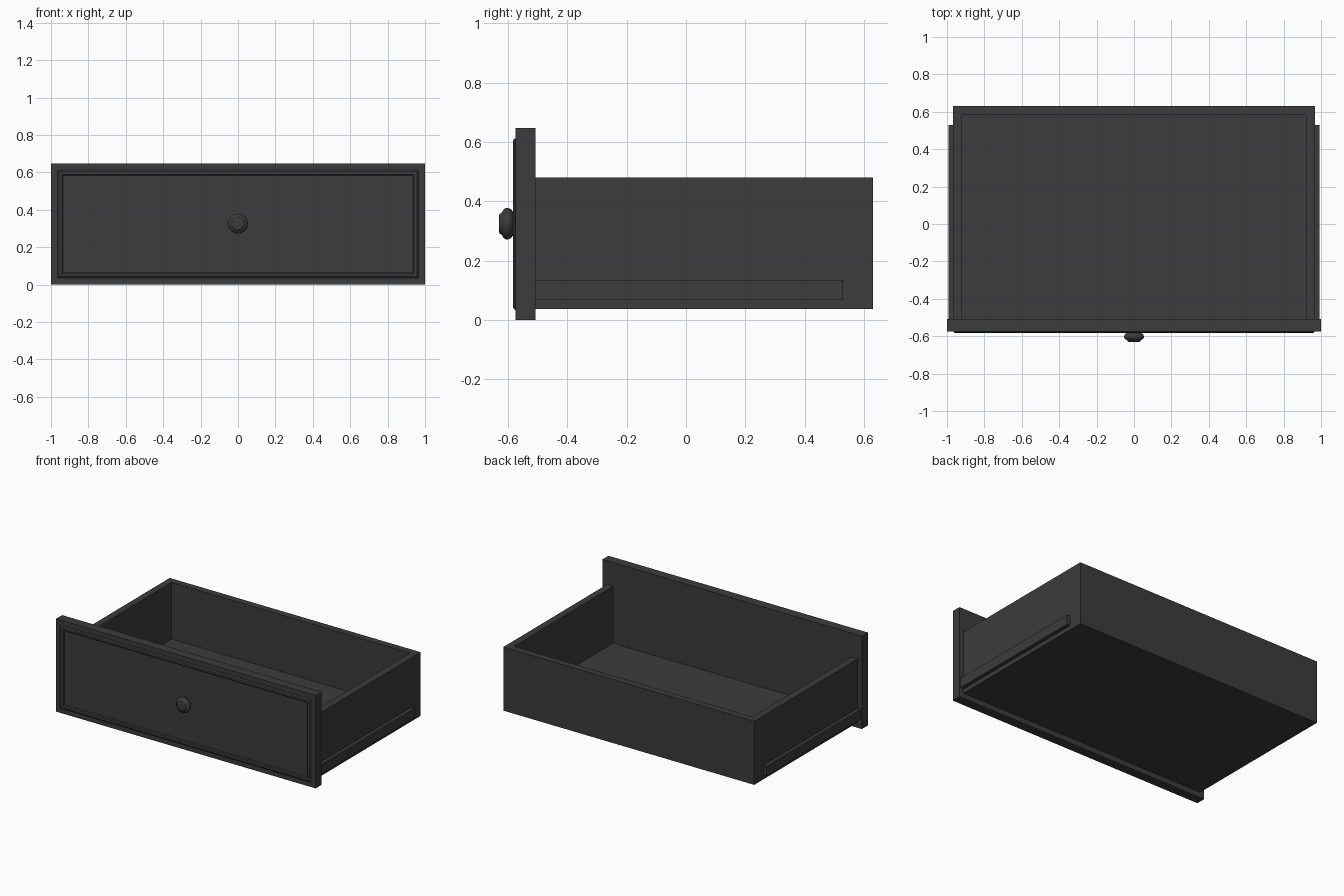
import bpy, bmesh, math

if "Cube" in bpy.data.objects:
    bpy.data.objects.remove(bpy.data.objects["Cube"])

mat = bpy.data.materials.new("dark_paint")
mat.diffuse_color = (0.045, 0.045, 0.045, 1)
mat.use_nodes = True
mat.node_tree.nodes["Principled BSDF"].inputs["Base Color"].default_value = mat.diffuse_color


def finish(name, bm):
    bmesh.ops.recalc_face_normals(bm, faces=bm.faces)
    me = bpy.data.meshes.new(name)
    bm.to_mesh(me)
    bm.free()
    ob = bpy.data.objects.new(name, me)
    bpy.context.collection.objects.link(ob)
    me.materials.append(mat)
    return ob


def box(name, x0, x1, y0, y1, z0, z1):
    bm = bmesh.new()
    bmesh.ops.create_cube(bm, size=1)
    for v in bm.verts:
        v.co = ((x0 + x1) / 2 + v.co.x * (x1 - x0),
                (y0 + y1) / 2 + v.co.y * (y1 - y0),
                (z0 + z1) / 2 + v.co.z * (z1 - z0))
    return finish(name, bm)


def bridge_rings(bm, rings):
    for a, b in zip(rings, rings[1:]):
        n = len(a)
        for i in range(n):
            j = (i + 1) % n
            bm.faces.new((a[i], a[j], b[j], b[i]))


# Front panel
FRONT = -0.574
box("front_panel", -1, 1, FRONT, -0.508, 0, 0.647)

# Raised moulding: profile of (inset from panel edge, height off panel)
profile = [(0.034, -0.004), (0.034, 0.003), (0.042, 0.009), (0.058, 0.009),
           (0.064, 0.004), (0.066, -0.004)]
bm = bmesh.new()
rings = []
for inset, h in profile:
    x, z0, z1 = 1 - inset, inset, 0.647 - inset
    rings.append([bm.verts.new((px, FRONT - h, pz)) for px, pz in
                  ((-x, z0), (x, z0), (x, z1), (-x, z1))])
bridge_rings(bm, rings + rings[:1])
finish("front_moulding", bm)

# Tray: three-sided U wall plus floor, flush underneath
W, T, BACK, Z0, Z1 = 0.967, 0.048, 0.63, 0.037, 0.48
bm = bmesh.new()
outline = [(-W, -0.508), (W, -0.508), (W, BACK), (-W, BACK)]
inner = [(-W + T, -0.508), (W - T, -0.508), (W - T, BACK - T), (-W + T, BACK - T)]
u_shape = [outline[0], inner[0], inner[3], inner[2], inner[1],
           outline[1], outline[2], outline[3]]
low = [bm.verts.new((x, y, Z0)) for x, y in u_shape]
high = [bm.verts.new((x, y, Z1)) for x, y in u_shape]
bridge_rings(bm, [low, high])
for r in (low, high):
    for quad in ((0, 1, 2, 7), (2, 3, 6, 7), (3, 4, 5, 6)):
        bm.faces.new([r[i] for i in quad])
finish("tray_walls", bm)
box("tray_floor", -W + T, W - T, -0.508, BACK - T, Z0, 0.085)

# Side runners
for side, s in (("left", -1), ("right", 1)):
    a, b = sorted((s * W, s * 0.992))
    box(side + "_runner", a, b, -0.508, 0.53, 0.067, 0.135)

# Turned knob: profile of (radius, y)
lathe = [(0.026, FRONT), (0.026, -0.581), (0.040, -0.583), (0.049, -0.590),
         (0.053, -0.600), (0.053, -0.607), (0.048, -0.615), (0.039, -0.620),
         (0.036, -0.622), (0.034, -0.628), (0.029, -0.630)]
N = 32
bm = bmesh.new()
rings = [[bm.verts.new((r * math.cos(2 * math.pi * i / N), y,
                        0.325 + r * math.sin(2 * math.pi * i / N)))
          for i in range(N)] for r, y in lathe]
bridge_rings(bm, rings)
bm.faces.new(rings[0])
bm.faces.new(rings[-1])
knob = finish("knob", bm)
bpy.context.view_layer.objects.active = knob
knob.select_set(True)
bpy.ops.object.shade_smooth_by_angle(angle=math.radians(40))
